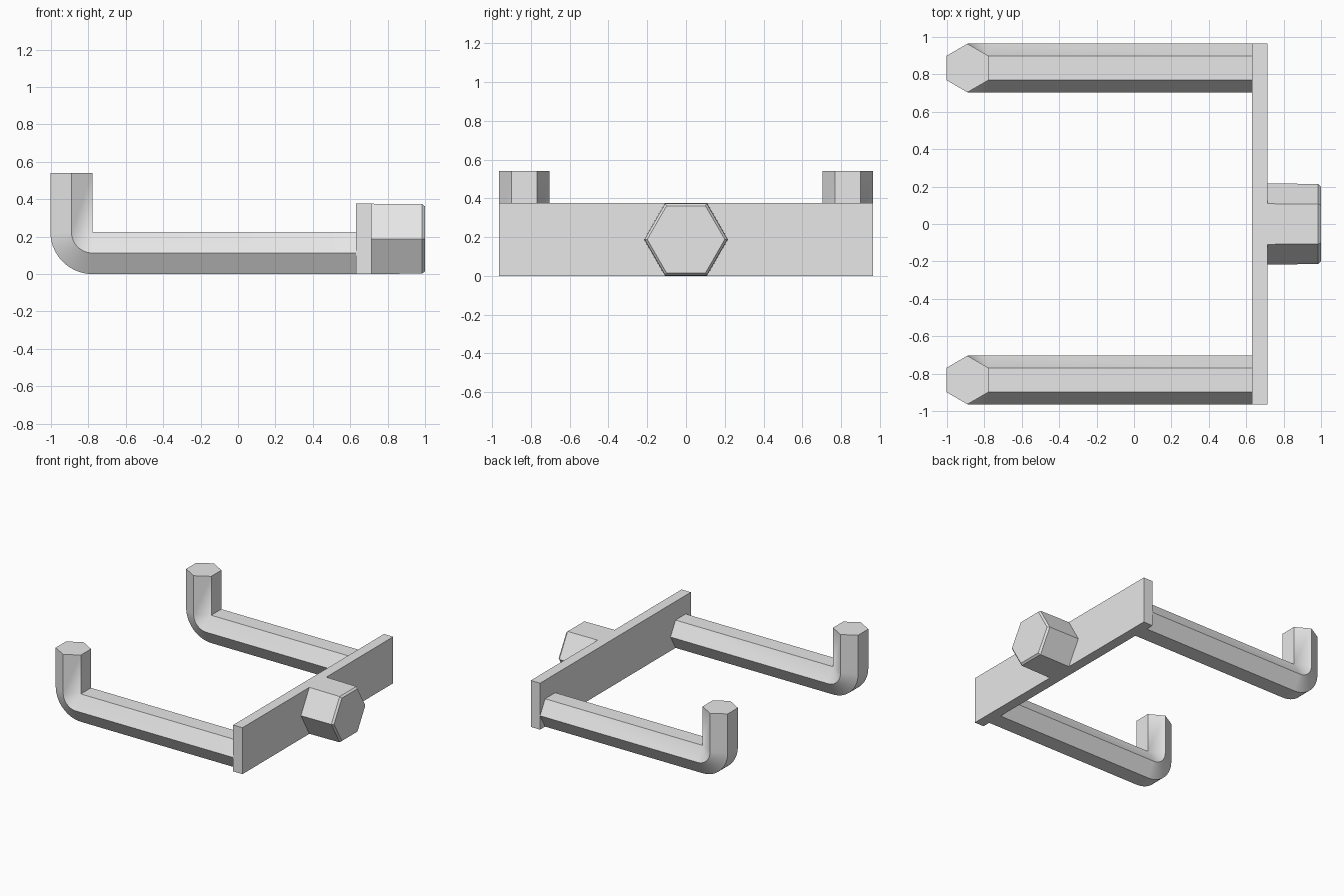
import bpy
import bmesh
from math import sin, cos, pi
from mathutils import Vector

cube = bpy.data.objects.get("Cube")
if cube:
    bpy.data.objects.remove(cube, do_unlink=True)

# Single grey material
GREY = (0.8, 0.8, 0.8, 1.0)
grey = bpy.data.materials.new("plain grey")
grey.use_nodes = True
grey.diffuse_color = GREY
grey.node_tree.nodes["Principled BSDF"].inputs["Base Color"].default_value = GREY


def loft(name, rings):
    """Skin a list of equal-length point rings and cap both ends."""
    bm = bmesh.new()
    loops = [[bm.verts.new(p) for p in ring] for ring in rings]
    n = len(rings[0])
    for a, b in zip(loops, loops[1:]):
        for i in range(n):
            j = (i + 1) % n
            bm.faces.new((a[i], a[j], b[j], b[i]))
    bm.faces.new(loops[0])
    bm.faces.new(loops[-1])
    bmesh.ops.remove_doubles(bm, verts=bm.verts, dist=0.0001)
    bmesh.ops.recalc_face_normals(bm, faces=bm.faces)
    mesh = bpy.data.meshes.new(name)
    bm.to_mesh(mesh)
    bm.free()
    mesh.materials.append(grey)
    obj = bpy.data.objects.new(name, mesh)
    bpy.context.collection.objects.link(obj)
    return obj


def hexagon(radius):
    """Hexagon with corners on the first axis and flats on the second."""
    return [(radius * cos(i * pi / 3), radius * sin(i * pi / 3)) for i in range(6)]


# Hook arms: hexagonal bar turned about its inner edge, then upright
APOTHEM = 0.1125
RADIUS = APOTHEM / cos(pi / 6)
PIVOT_X, PIVOT_Z, TIP_Z = -0.778, 2 * APOTHEM, 0.54
ARM_Y, BEND_STEPS = 0.834, 14


def arm_ring(x, z, angle, y):
    out = Vector((-sin(angle), 0, -cos(angle)))
    return [Vector((x, y + u, z)) + out * (APOTHEM + v) for u, v in hexagon(RADIUS)]


for name, side in (("left_arm", 1), ("right_arm", -1)):
    y = side * ARM_Y
    rings = [arm_ring(0.64, PIVOT_Z, 0, y)]
    rings += [arm_ring(PIVOT_X, PIVOT_Z, i / BEND_STEPS * pi / 2, y)
              for i in range(BEND_STEPS + 1)]
    rings.append(arm_ring(PIVOT_X, TIP_Z, pi / 2, y))
    arm = loft(name, rings)
    bpy.ops.object.select_all(action='DESELECT')
    arm.select_set(True)
    bpy.context.view_layer.objects.active = arm
    bpy.ops.object.shade_smooth_by_angle(angle=pi / 6)
    weighted = arm.modifiers.new("flat straights", 'WEIGHTED_NORMAL')
    weighted.keep_sharp = True

# Cross plate joining the arms
HEIGHT, HALF_WIDTH = 0.376, 0.964
loft("cross_plate", [[(x, -HALF_WIDTH, 0), (x, HALF_WIDTH, 0),
                      (x, HALF_WIDTH, HEIGHT), (x, -HALF_WIDTH, HEIGHT)]
                     for x in (0.632, 0.715)])

# Hexagonal boss, slightly tapered with a chamfered end
loft("hex_boss", [[(x, u, HEIGHT / 2 + v) for u, v in hexagon(r)]
                  for x, r in ((0.71, 0.217), (0.985, 0.214), (1.0, 0.2))])
